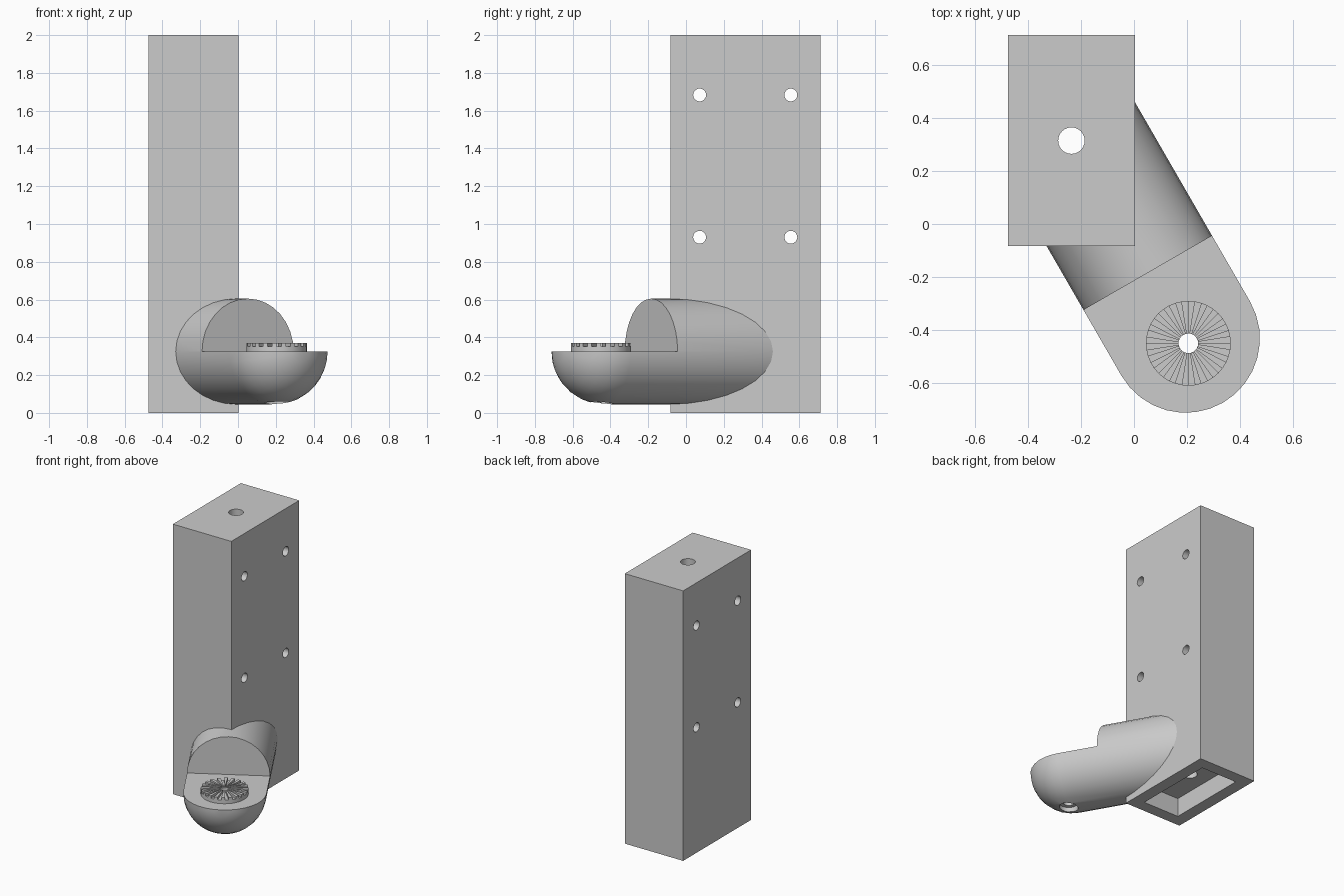
import bpy, bmesh
from math import radians, cos, sin, tau
from mathutils import Matrix, Vector

old = bpy.data.objects.get("Cube")
if old:
    bpy.data.objects.remove(old, do_unlink=True)

grey = bpy.data.materials.new("plain grey")
grey.use_nodes = True
grey.diffuse_color = (0.6, 0.6, 0.6, 1)
grey.node_tree.nodes["Principled BSDF"].inputs["Base Color"].default_value = (0.6, 0.6, 0.6, 1)


def finish(name, bm):
    bmesh.ops.recalc_face_normals(bm, faces=bm.faces)
    mesh = bpy.data.meshes.new(name)
    bm.to_mesh(mesh)
    bm.free()
    mesh.materials.append(grey)
    ob = bpy.data.objects.new(name, mesh)
    bpy.context.scene.collection.objects.link(ob)
    return ob


def box(name, lo, hi, place=Matrix()):
    lo, hi = Vector(lo), Vector(hi)
    bm = bmesh.new()
    bmesh.ops.create_cube(bm, size=1, matrix=place @ Matrix.Translation((lo + hi) / 2)
                          @ Matrix.Diagonal((*(hi - lo), 1)))
    return finish(name, bm)


def rod(name, centre, radius, length, along_x=False):
    turn = Matrix.Rotation(radians(90), 4, 'Y') if along_x else Matrix()
    bm = bmesh.new()
    bmesh.ops.create_cone(bm, cap_ends=True, segments=24, radius1=radius, radius2=radius,
                          depth=length, matrix=Matrix.Translation(centre) @ turn)
    return finish(name, bm)


def boolean(target, tool, operation='DIFFERENCE'):
    mod = target.modifiers.new("cut", 'BOOLEAN')
    mod.object, mod.operation, mod.solver = tool, operation, 'EXACT'
    graph = bpy.context.evaluated_depsgraph_get()
    mesh = bpy.data.meshes.new_from_object(target.evaluated_get(graph))
    target.modifiers.clear()
    target.data = mesh
    bpy.data.objects.remove(tool, do_unlink=True)


def cap(bm):
    bmesh.ops.holes_fill(bm, edges=[e for e in bm.edges if e.is_boundary])


# Upright mounting block
X0, X1, Y0, Y1 = -0.475, 0.003, -0.083, 0.712
MID_X, MID_Y = (X0 + X1) / 2, (Y0 + Y1) / 2
body = box("bracket_body", (X0, Y0, 0), (X1, Y1, 2))

# Round arm with a domed tip, angled out of the block
RADIUS, ARM_Z = 0.28, 0.325
tip = Vector((0.195, -0.432, ARM_Z))
heading = Vector((sin(radians(30)), -cos(radians(30)), 0))
bm = bmesh.new()
bmesh.ops.create_uvsphere(bm, u_segments=32, v_segments=16, radius=RADIUS)
bmesh.ops.bisect_plane(bm, geom=bm.verts[:] + bm.edges[:] + bm.faces[:], dist=1e-4,
                       plane_co=(0, 0, 0), plane_no=(0, 0, 1), clear_inner=True)
rim = [e for e in bm.edges if e.is_boundary]
new = bmesh.ops.extrude_edge_only(bm, edges=rim)["geom"]
bmesh.ops.translate(bm, vec=(0, 0, -0.9), verts=[g for g in new if isinstance(g, bmesh.types.BMVert)])
cap(bm)
bm.transform(Matrix.Translation(tip) @ heading.to_track_quat('Z', 'Y').to_matrix().to_4x4())
bmesh.ops.bisect_plane(bm, geom=bm.verts[:] + bm.edges[:] + bm.faces[:],
                       plane_co=(-0.45, 0, 0), plane_no=(-1, 0, 0), clear_outer=True)
cap(bm)
arm = finish("arm", bm)

# Flat seat cut into the outer half of the arm
frame = Matrix.Translation((tip.x, tip.y, 0)) @ Matrix.Rotation(radians(30), 4, 'Z')
boolean(arm, box("seat_cutter", (-0.5, -0.6, ARM_Z), (0.5, 0.286, 1), frame))
boolean(body, arm, 'UNION')

# Rectangular recess underneath, long bore and cross holes
WALL = 0.09
boolean(body, box("recess_cutter", (X0 + WALL, Y0 + WALL, -0.1), (X1 - WALL, Y1 - WALL, 0.14)))
boolean(body, rod("bore_cutter", (MID_X, MID_Y, 1.05), 0.05, 2.2))
for y in (0.072, 0.555):
    for z in (0.93, 1.683):
        boolean(body, rod("hole_cutter", (MID_X, y, z), 0.034, 1, True))

# Bolt hole through the seat with a wider pocket below
bolt = Vector((0.205, -0.45, 0))
boolean(body, rod("bolt_cutter", bolt + Vector((0, 0, 0.3)), 0.037, 1))
boolean(body, rod("pocket_cutter", bolt + Vector((0, 0, 0.04)), 0.065, 0.1))

# Toothed locking disc: a ring whose alternate wedges stand proud
TEETH = 20
bm = bmesh.new()
rings = [[bm.verts.new((bolt.x + r * cos(tau * i / (2 * TEETH)),
                        bolt.y + r * sin(tau * i / (2 * TEETH)), 0.322))
          for i in range(2 * TEETH)] for r in (0.037, 0.16)]
inner, outer = rings
flat = [bm.faces.new((inner[i - 1], outer[i - 1], outer[i], inner[i])) for i in range(2 * TEETH)]
grown = bmesh.ops.extrude_face_region(bm, geom=flat, use_keep_orig=True)["geom"]
bmesh.ops.translate(bm, vec=(0, 0, 0.03), verts=[g for g in grown if isinstance(g, bmesh.types.BMVert)])
tops = [g for g in grown if isinstance(g, bmesh.types.BMFace)]
for tooth in bmesh.ops.extrude_discrete_faces(bm, faces=tops[::2])["faces"]:
    bmesh.ops.translate(bm, vec=(0, 0, 0.018), verts=tooth.verts)
disc = finish("toothed_disc", bm)

# Smooth the curved surfaces and keep the edges crisp
bpy.ops.object.select_all(action='DESELECT')
for ob in (body, disc):
    ob.select_set(True)
    bpy.context.view_layer.objects.active = ob
bpy.ops.object.shade_smooth_by_angle(angle=radians(30))
